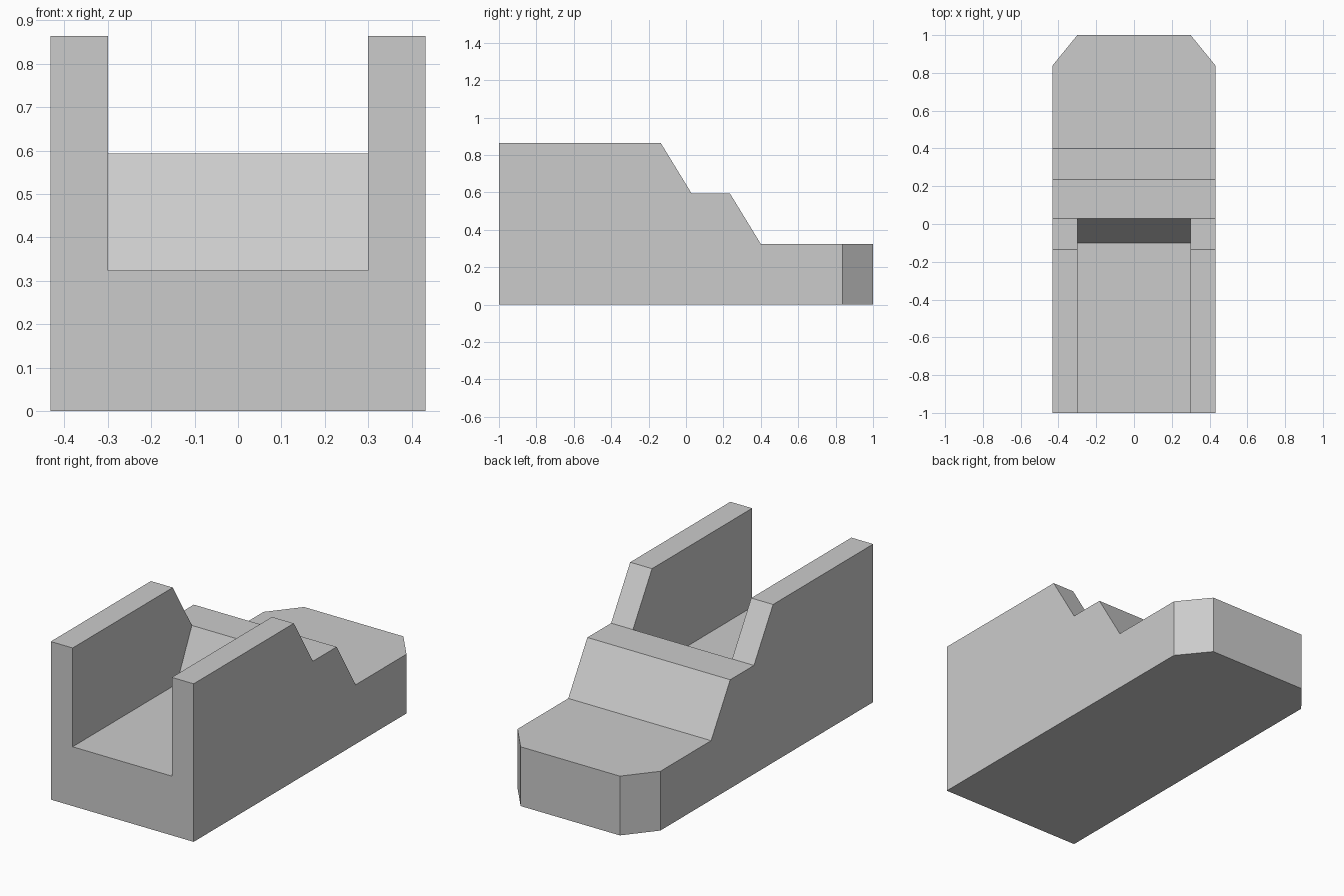
import bpy
import bmesh
from mathutils import Vector

cube = bpy.data.objects.get("Cube")
if cube:
    bpy.data.objects.remove(cube, do_unlink=True)

HALF_W, INNER_W = 0.432, 0.3
FLOOR, STEP, TOP = 0.324, 0.594, 0.864

grey = bpy.data.materials.new("plain grey")
grey.use_nodes = True
grey.diffuse_color = (0.6, 0.6, 0.6, 1)
grey.node_tree.nodes["Principled BSDF"].inputs["Base Color"].default_value = (0.6, 0.6, 0.6, 1)


def side_prism(name, profile, half_width, chamfers=()):
    """Extrude a (y, z) profile across x, then slice off corners."""
    bm = bmesh.new()
    face = bm.faces.new([bm.verts.new((-half_width, y, z)) for y, z in profile])
    moved = bmesh.ops.extrude_face_region(bm, geom=[face])["geom"]
    bmesh.ops.translate(bm, vec=(2 * half_width, 0, 0),
                        verts=[v for v in moved if isinstance(v, bmesh.types.BMVert)])
    for point, normal in chamfers:
        geom = bm.verts[:] + bm.edges[:] + bm.faces[:]
        cut = bmesh.ops.bisect_plane(bm, geom=geom, plane_co=point, plane_no=normal, clear_outer=True)
        rim = [e for e in cut["geom_cut"] if isinstance(e, bmesh.types.BMEdge)]
        bmesh.ops.holes_fill(bm, edges=rim)
    bmesh.ops.recalc_face_normals(bm, faces=bm.faces)
    mesh = bpy.data.meshes.new(name)
    bm.to_mesh(mesh)
    bm.free()
    mesh.materials.append(grey)
    obj = bpy.data.objects.new(name, mesh)
    bpy.context.collection.objects.link(obj)
    return obj


# Stepped body with two chamfered back corners
body_profile = [(-1, 0), (1, 0), (1, FLOOR), (0.4, FLOOR), (0.235, STEP),
                (0.03, STEP), (-0.135, TOP), (-1, TOP)]
corners = [(Vector((side * INNER_W, 1, 0)),
            Vector((side * (1 - 0.838), HALF_W - INNER_W, 0)).normalized())
           for side in (-1, 1)]
body = side_prism("stepped_body", body_profile, HALF_W, corners)

# Open channel ending in a sloped stop
slope = (0.03 + 0.1) / (STEP - FLOOR)
channel_profile = [(-1.2, FLOOR), (-0.1, FLOOR), (-0.1 + slope * (1 - FLOOR), 1), (-1.2, 1)]
cutter = side_prism("channel_cutter", channel_profile, INNER_W)
cutter.hide_render = True

channel = body.modifiers.new("channel", "BOOLEAN")
channel.operation = "DIFFERENCE"
channel.solver = "EXACT"
channel.object = cutter

# Bake the cut and drop the cutter
bpy.context.view_layer.update()
graph = bpy.context.evaluated_depsgraph_get()
body.data = bpy.data.meshes.new_from_object(body.evaluated_get(graph))
body.modifiers.clear()
bpy.data.objects.remove(cutter, do_unlink=True)
